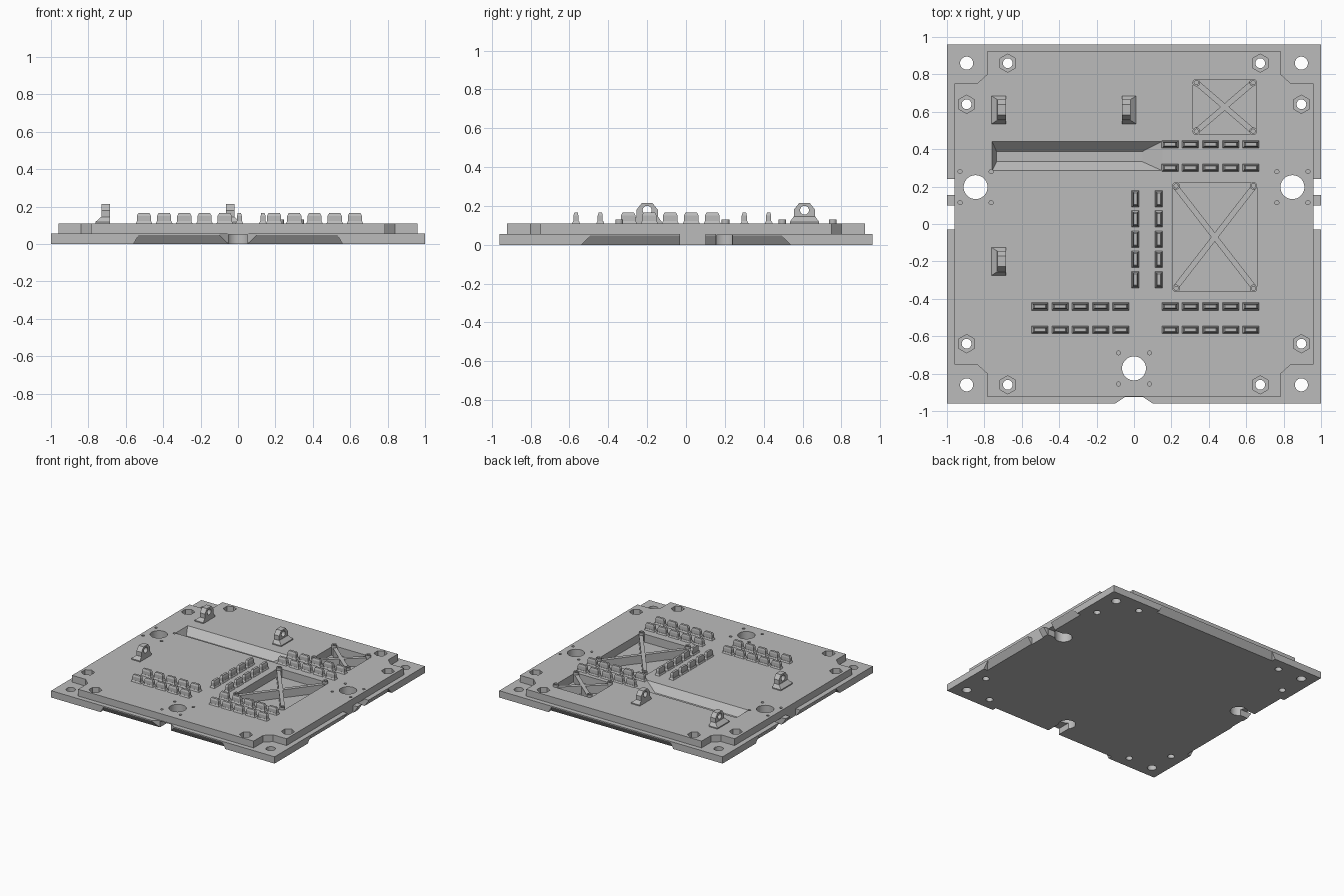
import bpy, bmesh, math
from mathutils import Matrix, Vector

if "Cube" in bpy.data.objects:
    bpy.data.objects.remove(bpy.data.objects["Cube"])

grey = bpy.data.materials.new("matte_grey")
grey.diffuse_color = (0.5, 0.5, 0.5, 1)
grey.use_nodes = True
grey.node_tree.nodes["Principled BSDF"].inputs["Base Color"].default_value = grey.diffuse_color
scene = bpy.context.scene.collection
TOP = 0.11


def finish(name, bm, collection=scene):
    bmesh.ops.recalc_face_normals(bm, faces=bm.faces)
    me = bpy.data.meshes.new(name)
    bm.to_mesh(me)
    bm.free()
    me.materials.append(grey)
    ob = bpy.data.objects.new(name, me)
    collection.objects.link(ob)
    return ob


def add_hull(bm, pts):
    vs = [bm.verts.new(p) for p in pts]
    bmesh.ops.convex_hull(bm, input=vs)
    bmesh.ops.dissolve_limit(bm, angle_limit=0.01, verts=[v for v in vs if v.is_valid],
                             edges=list({e for v in vs if v.is_valid for e in v.link_edges}))


def frustum(bm, lo, hi, z0, z1):
    # lo and hi are (x0, x1, y0, y1)
    add_hull(bm, [(x, y, z) for (a, b, c, d), z in ((lo, z0), (hi, z1))
                  for x, y in ((a, c), (b, c), (b, d), (a, d))])


def add_prism(bm, outline, z0, z1):
    f = bm.faces.new([bm.verts.new((x, y, z0)) for x, y in outline])
    r = bmesh.ops.extrude_face_region(bm, geom=[f])
    bmesh.ops.translate(bm, vec=(0, 0, z1 - z0),
                        verts=[g for g in r["geom"] if isinstance(g, bmesh.types.BMVert)])


def add_cyl(bm, x, y, r, z0, z1, n=32):
    bmesh.ops.create_cone(bm, cap_ends=True, segments=n, radius1=r, radius2=r, depth=z1 - z0,
                          matrix=Matrix.Translation((x, y, (z0 + z1) / 2)))


def bake(ob):
    dg = bpy.context.evaluated_depsgraph_get()
    me = bpy.data.meshes.new_from_object(ob.evaluated_get(dg))
    ob.modifiers.clear()
    ob.data = me


cutters = bpy.data.collections.new("cutters")
scene.children.link(cutters)


def cut(fn, *args):
    bm = bmesh.new()
    fn(bm, *args)
    finish("cutter", bm, cutters).hide_render = True


# Lower plate, with a front notch and side notches holding a small tab
right = [(1, -.96), (1, -.03), (.96, -.03), (.96, .10), (1, .10), (1, .155), (.96, .155),
         (.96, .24), (1, .24), (1, .96)]
left = [(-x, y) for x, y in reversed(right)]
bm = bmesh.new()
add_prism(bm, [(-.10, -.96), (-.05, -.926), (.05, -.926), (.10, -.96)] + right + left, 0, 0.055)
body = finish("base_plate", bm)

# Raised upper plate with stepped corners
q = [(.96, .75), (.84, .75), (.785, .80), (.785, .922)]
outline = (q + [(-x, y) for x, y in reversed(q)] + [(-x, -y) for x, y in q]
           + [(x, -y) for x, y in reversed(q)])
bm = bmesh.new()
add_prism(bm, outline, 0.03, TOP)
upper = finish("upper_plate", bm)

# Undercut finger bevels on all four sides
for k in range(4):
    edge, bw, tw = (.96, .56, .53) if k % 2 == 0 else (1.0, .54, .49)
    rot = Matrix.Rotation(k * math.pi / 2, 3, 'Z')
    pts = [(s * w, y, z) for s in (-1, 1) for w, y, z in
           ((tw, -edge - .05, .05), (tw, -edge - .001, .05),
            (bw, -edge - .05, -.002), (bw, -edge + .035, -.002))]
    cut(add_hull, [rot @ Vector(p) for p in pts])

# Bolt holes with hexagonal nut recesses, and plain corner holes
for sx in (-1, 1):
    for sy in (-1, 1):
        for x, y in ((.675, .86), (.895, .64)):
            cut(add_cyl, sx * x, sy * y, .049, .06, .2, 6)
            cut(add_cyl, sx * x, sy * y, .026, -.1, .2)
        cut(add_cyl, sx * .895, sy * .86, .035, -.1, .2)

# Large holes, each with four pilot holes and an open slot underneath
for x, y in ((-.847, .197), (.847, .197), (0, -.772)):
    cut(add_cyl, x, y, .064, -.1, .2, 40)
    for sx in (-1, 1):
        for sy in (-1, 1):
            cut(add_cyl, x + sx * .083, y + sy * .083, .011, .03, .2, 12)
for s in (-1, 1):
    a, b = sorted((s * .85, s * 1.1))
    cut(frustum, (a, b, .157, .238), (a, b, .157, .238), -.05, .05)
cut(frustum, (-.05, .05, -1.1, -.77), (-.05, .05, -1.1, -.77), -.05, .05)

# Sloped groove with a ramp at one end
cut(frustum, (-.735, .045, .333, .388), (-.76, .155, .283, .444), .055, .112)

# Triangular pockets that leave diagonal crossed ribs
bays = [(.207, .657, -.36, .22), (.315, .655, .48, .772)]
for x0, x1, y0, y1 in bays:
    cx, cy, w = (x0 + x1) / 2, (y0 + y1) / 2, .015
    t = math.atan2(y1 - y0, x1 - x0)
    a, b = w / math.sin(t), w / math.cos(t)
    for tri in ([(x0 + a, y0), (x1 - a, y0), (cx, cy - b)],
                [(x0 + a, y1), (x1 - a, y1), (cx, cy + b)],
                [(x0, y0 + b), (x0, y1 - b), (cx - a, cy)],
                [(x1, y0 + b), (x1, y1 - b), (cx + a, cy)]):
        cut(add_prism, tri, .045, .2)

m = body.modifiers.new("join", 'BOOLEAN')
m.operation, m.solver, m.object = 'UNION', 'EXACT', upper
m = body.modifiers.new("cut", 'BOOLEAN')
m.operation, m.solver = 'DIFFERENCE', 'EXACT'
m.operand_type, m.collection = 'COLLECTION', cutters
bake(body)
for ob in list(cutters.objects) + [upper]:
    bpy.data.objects.remove(ob)

# Hollow standoffs at the pocket corners
bm = bmesh.new()
for x0, x1, y0, y1 in bays:
    for x in (x0 + .018, x1 - .018):
        for y in (y0 + .016, y1 - .016):
            add_cyl(bm, x, y, .02, .045, .13, 20)
bm.normal_update()
caps = [f for f in bm.faces if f.normal.z > .9]
bmesh.ops.inset_individual(bm, faces=caps, thickness=.009)
ext = bmesh.ops.extrude_discrete_faces(bm, faces=caps)["faces"]
bmesh.ops.translate(bm, vec=(0, 0, -.04), verts=list({v for f in ext for v in f.verts}))
finish("standoffs", bm)


# Rows of five cable clips
def clip_row(name, x, y, along_y=False):
    bm = bmesh.new()
    for i in range(5):
        c = .045 + i * .108
        frustum(bm, (c - .045, c + .045, -.021, .021), (c - .038, c + .038, -.015, .015), .108, .122)
        frustum(bm, (c - .038, c + .038, -.014, .012), (c - .038, c + .038, -.014, .012), .118, .15)
        frustum(bm, (c - .038, c + .038, -.014, .012), (c - .030, c + .030, -.009, .009), .15, .165)
    if along_y:
        bm.transform(Matrix.Rotation(math.pi / 2, 4, 'Z'))
    bm.transform(Matrix.Translation((x, y, 0)))
    finish(name, bm)


for y in (.426, .301, -.441, -.566):
    clip_row("clip_row", .148, y)
for y in (-.441, -.566):
    clip_row("clip_row", -.548, y)
for x in (.007, .133):
    clip_row("clip_column", x, -.342, True)

# Pierced lugs with a flared foot on one side
for x, y, s in ((-.685, .61, -1), (-.065, .61, 1), (-.685, -.2, -1)):
    bm = bmesh.new()
    prof = [(-.055, .108), (.055, .108), (.055, .18), (.028, .214), (-.028, .214), (-.055, .18)]
    add_hull(bm, [(x + s * d, y + u, z) for d in (0, .045) for u, z in prof])
    lug = finish("lug", bm)
    bm = bmesh.new()
    add_cyl(bm, 0, 0, .023, -.2, .2, 24)
    bm.transform(Matrix.Translation((x, y, .178)) @ Matrix.Rotation(math.pi / 2, 4, 'Y'))
    tool = finish("cutter", bm)
    m = lug.modifiers.new("hole", 'BOOLEAN')
    m.operation, m.solver, m.object = 'DIFFERENCE', 'EXACT', tool
    bake(lug)
    bpy.data.objects.remove(tool)
    bm = bmesh.new()
    lo, hi = sorted((x, x + s * .077)), sorted((x, x + s * .047))
    frustum(bm, (*lo, y - .075, y + .075), (*lo, y - .075, y + .075), .108, .118)
    frustum(bm, (*lo, y - .075, y + .075), (*hi, y - .056, y + .056), .118, .145)
    finish("lug_foot", bm)

# Smooth the round walls, keep edges sharp
for ob in scene.objects:
    ob.select_set(True)
bpy.context.view_layer.objects.active = body
bpy.ops.object.shade_smooth_by_angle(angle=math.radians(25))
